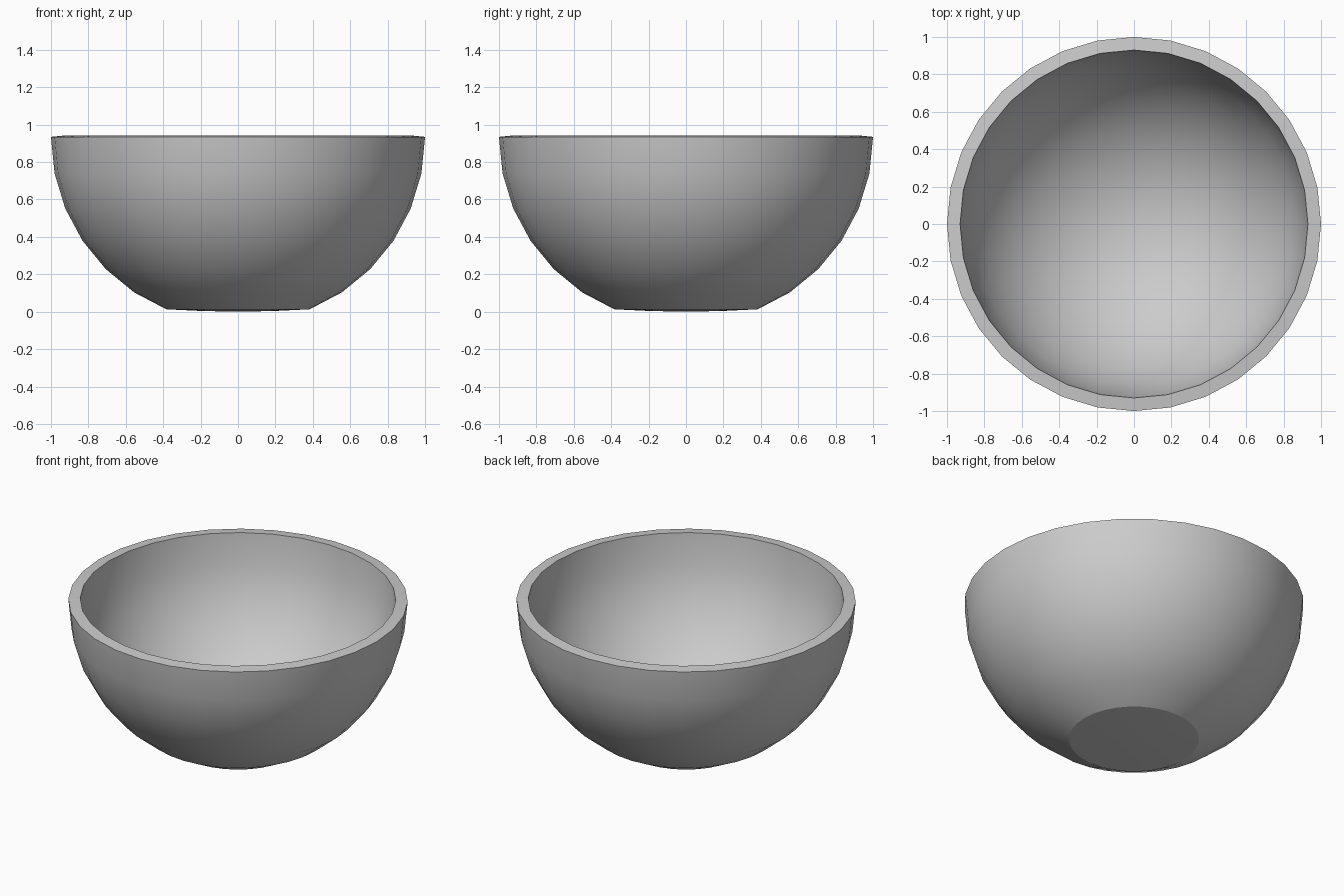
import bpy, bmesh, math

if "Cube" in bpy.data.objects:
    bpy.data.objects.remove(bpy.data.objects["Cube"])

SEGMENTS = 32
STEP = math.tau / SEGMENTS
CENTRE_Z = 0.935
WALL = 0.07


def arc(radius, first, last):
    """Profile points of a sphere, counted in steps up from the bottom pole."""
    return [(radius * math.sin(i * STEP), CENTRE_Z - radius * math.cos(i * STEP))
            for i in range(first, last + 1)]


# Profile: nearly flat foot, round outside, sloping rim, round inside
outer = [(0, 0.0), (0.195, 0.004)] + [(0.383, 0.013)] + arc(1.0, 3, 8)
rim = [(0.93, CENTRE_Z + 0.007)]
inner = arc(1.0 - WALL, 0, 7)[::-1]
profile = outer + rim + inner

# Revolve the profile into a closed shell
bm = bmesh.new()
verts = [bm.verts.new((r, 0, z)) for r, z in profile]
edges = [bm.edges.new(pair) for pair in zip(verts, verts[1:])]
bmesh.ops.spin(bm, geom=verts + edges, axis=(0, 0, 1), cent=(0, 0, 0),
               steps=SEGMENTS, angle=math.tau, use_duplicate=False)
bmesh.ops.remove_doubles(bm, verts=bm.verts, dist=0.0005)
bmesh.ops.recalc_face_normals(bm, faces=bm.faces)
mesh = bpy.data.meshes.new("bowl")
bm.to_mesh(mesh)
bm.free()

bowl = bpy.data.objects.new("bowl", mesh)
bpy.context.collection.objects.link(bowl)
bpy.context.view_layer.objects.active = bowl
bowl.select_set(True)
bpy.ops.object.shade_smooth_by_angle(angle=math.radians(20))
